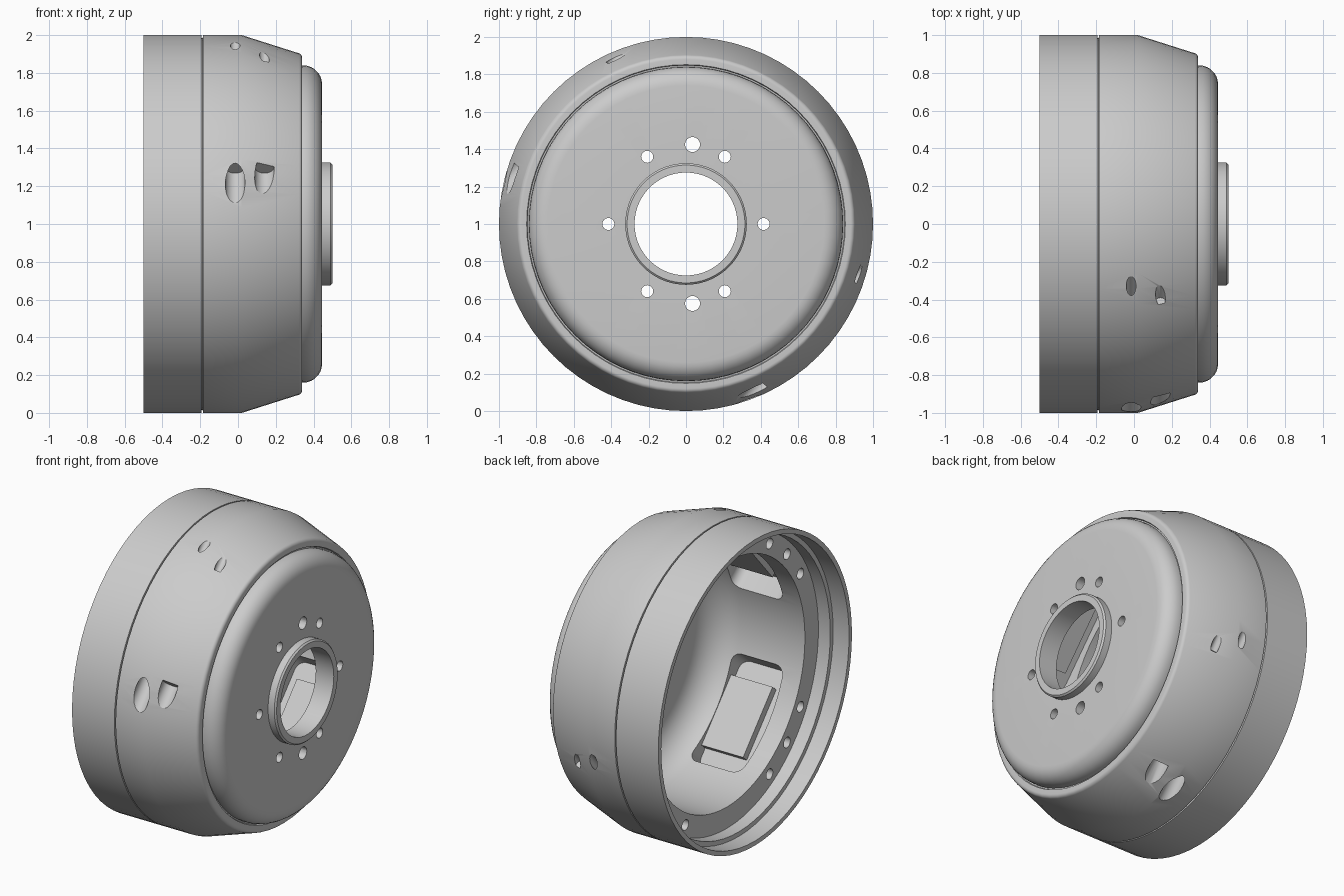
import bpy, bmesh, math
from mathutils import Matrix, Vector

cube = bpy.data.objects.get("Cube")
if cube:
    bpy.data.objects.remove(cube)

SEGMENTS = 72
LIFT = Matrix.Translation((0, 0, 1))  # axle height above the ground

steel = bpy.data.materials.new("grey_steel")
steel.use_nodes = True
steel.diffuse_color = (0.6, 0.6, 0.6, 1)
steel.node_tree.nodes["Principled BSDF"].inputs["Base Color"].default_value = (0.6, 0.6, 0.6, 1)


def make_object(name, bm):
    bmesh.ops.transform(bm, matrix=LIFT, verts=bm.verts)
    bmesh.ops.recalc_face_normals(bm, faces=bm.faces)
    mesh = bpy.data.meshes.new(name)
    bm.to_mesh(mesh)
    bm.free()
    mesh.materials.append(steel)
    obj = bpy.data.objects.new(name, mesh)
    bpy.context.collection.objects.link(obj)
    return obj


def lathe(name, profile):
    """Spin a closed (x, radius) outline around the x axis."""
    bm = bmesh.new()
    rings = []
    for i in range(SEGMENTS):
        a = math.tau * i / SEGMENTS
        rings.append([bm.verts.new((x, r * math.cos(a), r * math.sin(a))) for x, r in profile])
    n = len(profile)
    for i, ring in enumerate(rings):
        nxt = rings[(i + 1) % SEGMENTS]
        for j in range(n):
            k = (j + 1) % n
            bm.faces.new((ring[j], ring[k], nxt[k], nxt[j]))
    return make_object(name, bm)


def arc(cx, cr, radius, start, end, steps=7):
    angles = [math.radians(start + (end - start) * i / steps) for i in range(steps + 1)]
    return [(cx + radius * math.cos(a), cr + radius * math.sin(a)) for a in angles]


def polar(x, radius, degrees):
    a = math.radians(degrees)
    return Vector((x, radius * math.cos(a), radius * math.sin(a)))


def block(name, size, centre, degrees, rounding=0):
    """Box at a given angle round the axle, corners optionally rounded."""
    bm = bmesh.new()
    bmesh.ops.create_cube(bm, size=1)
    bmesh.ops.scale(bm, vec=size, verts=bm.verts)
    if rounding:
        edges = [e for e in bm.edges if abs((e.verts[0].co - e.verts[1].co).y) > 0.1]
        bmesh.ops.bevel(bm, geom=edges, offset=rounding, segments=5, profile=0.5, affect='EDGES')
    spin = Matrix.Rotation(math.radians(degrees), 4, 'X')
    bmesh.ops.transform(bm, matrix=spin @ Matrix.Translation(centre), verts=bm.verts)
    return make_object(name, bm)


cutters = []


def drill(start, end, radius):
    """Cylindrical cutter between two points."""
    start, end = Vector(start), Vector(end)
    axis = end - start
    turn = Vector((0, 0, 1)).rotation_difference(axis).to_matrix().to_4x4()
    bm = bmesh.new()
    bmesh.ops.create_cone(bm, cap_ends=True, segments=24, radius1=radius, radius2=radius,
                          depth=axis.length, matrix=Matrix.Translation((start + end) / 2) @ turn)
    cutters.append(make_object("drill_cutter", bm))


# Drum body: outer skin, front shoulder, hub collar, then the stepped cavity
profile = [(-0.5, 1.0), (-0.194, 1.0), (-0.192, 0.985), (-0.187, 0.985), (-0.185, 1.0), (0.02, 1.0)]
profile += arc(0.315, 0.88, 0.025, 70, 0, 5)
profile += [(0.34, 0.852), (0.33, 0.848), (0.33, 0.84)]
profile += arc(0.345, 0.74, 0.1, 90, 0)
profile += [(0.445, 0.325), (0.49, 0.325), (0.5, 0.315), (0.5, 0.275), (0.37, 0.275)]
profile += arc(0.17, 0.6, 0.2, 0, 90)
profile += [(-0.3, 0.8), (-0.3, 0.94), (-0.385, 0.94), (-0.385, 0.97), (-0.5, 0.97)]
drum = lathe("brake_drum", profile)

# Cavity pockets, each with a flat raised pad
for quarter in (41.5, 138.5, 221.5, 318.5):
    cutters.append(block("pocket_cutter", (0.37, 0.32, 0.7), (0.015, 0.69, 0), quarter, 0.06))
    block("pocket_pad", (0.3, 0.07, 0.46), (0.05, 0.835, 0), quarter)

# Triple bolt holes on the rear flange
for diagonal in (45, 135, 225, 315):
    for offset in (-15, 0, 15):
        angle = diagonal + offset
        drill(polar(-0.36, 0.87, angle), polar(-0.2, 0.87, angle), 0.034)

# Bolt holes through the front plate
for i in range(6):
    drill(polar(0.3, 0.415, 60 * i), polar(0.5, 0.415, 60 * i), 0.032)
for z in (-0.425, 0.425):
    drill((0.3, 0.035, z), (0.5, 0.035, z), 0.04)

# Slanted blind drillings in the skin: wide at one end of a chord, narrow at the other
for degrees, side in ((138.5, 1), (318.5, -1)):
    spin = Matrix.Rotation(math.radians(degrees), 3, 'X')
    for x in (-0.015, 0.14):
        for end, radius in ((side, 0.052), (-side, 0.026)):
            drill(spin @ Vector((x, 0.87, 0.365 * end)), spin @ Vector((x, 0.87, 0.8 * end)), radius)

# Cut everything, bake the result and drop the cutters
for cutter in cutters:
    mod = drum.modifiers.new("cut", 'BOOLEAN')
    mod.operation = 'DIFFERENCE'
    mod.solver = 'EXACT'
    mod.object = cutter
    cutter.hide_render = True
graph = bpy.context.evaluated_depsgraph_get()
baked = bpy.data.meshes.new_from_object(drum.evaluated_get(graph))
drum.modifiers.clear()
drum.data = baked
for cutter in cutters:
    bpy.data.objects.remove(cutter)

# Smooth shading with crisp machined edges
bpy.ops.object.select_all(action='DESELECT')
drum.select_set(True)
bpy.context.view_layer.objects.active = drum
bpy.ops.object.shade_smooth_by_angle(angle=math.radians(30))
